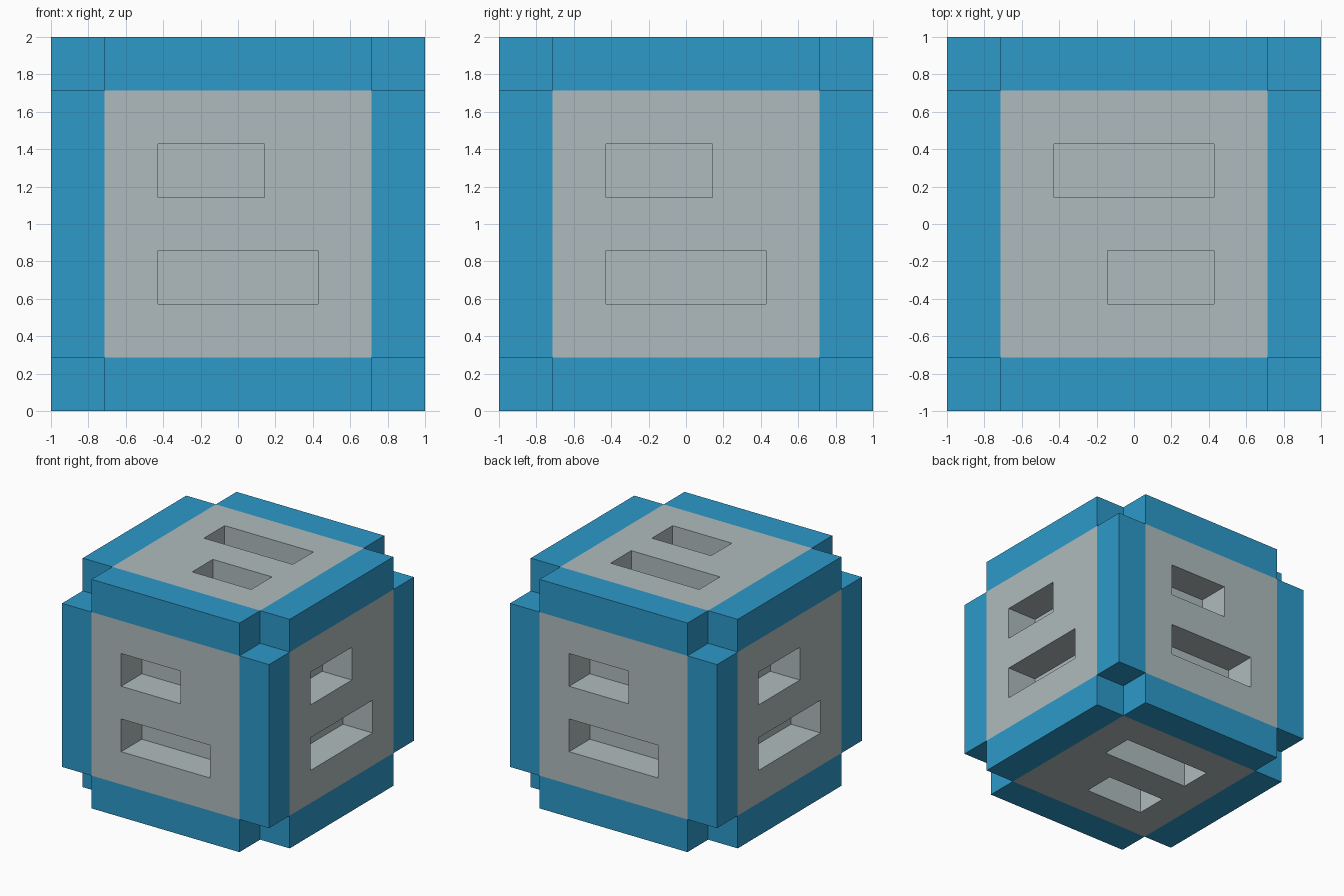
import bpy
import bmesh
from itertools import product
from mathutils import Vector

default = bpy.data.objects.get("Cube")
if default:
    bpy.data.objects.remove(default, do_unlink=True)

U = 1 / 7                 # half a grid cell; the block is 14 units wide
RIM = 5 * U               # where the blue rim begins


def make_material(name, color):
    mat = bpy.data.materials.new(name)
    mat.use_nodes = True
    mat.diffuse_color = color
    mat.node_tree.nodes["Principled BSDF"].inputs["Base Color"].default_value = color
    return mat


def cut_corner(bm, corner):
    """Replace a cube corner with a square notch."""
    sign = [1 if c > 0 else -1 for c in corner.co]
    bmesh.ops.delete(bm, geom=[corner], context='VERTS')
    for axis in range(3):
        a, b = (axis + 1) % 3, (axis + 2) % 3
        quad = []
        for da, db in ((RIM, RIM), (1, RIM), (1, 1), (RIM, 1)):
            p = Vector()
            p[axis], p[a], p[b] = sign[axis] * RIM, sign[a] * da, sign[b] * db
            quad.append(bm.verts.new(p))
        bm.faces.new(quad)


def sink_slot(bm, u, v, u_range, v_range):
    """Push a rectangle of grid cells on one side into the block."""
    n = u.cross(v)
    cells = []
    for f in bm.faces:
        c = f.calc_center_median()
        if (c.dot(n) > 0.99 and u_range[0] < c.dot(u) / U < u_range[1]
                and v_range[0] < c.dot(v) / U < v_range[1]):
            cells.append(f)
    slot = bmesh.ops.dissolve_faces(bm, faces=cells)["region"]
    floor = bmesh.ops.extrude_discrete_faces(bm, faces=slot)["faces"]
    bmesh.ops.translate(bm, verts=floor[0].verts, vec=n * (RIM - 1))


# Block divided along the rim and slot lines
bm = bmesh.new()
bmesh.ops.create_cube(bm, size=2)
for axis, k in product(range(3), (-5, -3, -1, 1, 3, 5)):
    normal = Vector()
    normal[axis] = 1
    bmesh.ops.bisect_plane(bm, geom=bm.verts[:] + bm.edges[:] + bm.faces[:],
                           plane_co=normal * k * U, plane_no=normal)

# A short and a long slot on every side, given by its right and up directions
X, Y, Z = Vector((1, 0, 0)), Vector((0, 1, 0)), Vector((0, 0, 1))
for u, v in ((X, Z), (Y, Z), (-X, Z), (-Y, Z), (-X, -Y), (X, -Y)):
    sink_slot(bm, u, v, (-3, 1), (1, 3))
    sink_slot(bm, u, v, (-3, 3), (-3, -1))

# Notched corners
for corner in [w for w in bm.verts if min(abs(c) for c in w.co) > 0.99]:
    cut_corner(bm, corner)
bmesh.ops.remove_doubles(bm, verts=bm.verts[:], dist=0.001)

# Blue rim along the edges, grey panels and slots
for f in bm.faces:
    outer = sum(abs(c) > RIM + U / 2 for c in f.calc_center_median())
    f.material_index = 1 if outer >= 2 else 0
bmesh.ops.dissolve_limit(bm, angle_limit=0.01, verts=bm.verts[:],
                         edges=bm.edges[:], delimit={'MATERIAL'})
bmesh.ops.recalc_face_normals(bm, faces=bm.faces[:])
bmesh.ops.translate(bm, verts=bm.verts[:], vec=Z)

mesh = bpy.data.meshes.new("slotted_block")
bm.to_mesh(mesh)
bm.free()
mesh.materials.append(make_material("light_grey", (0.43, 0.50, 0.51, 1)))
mesh.materials.append(make_material("bright_blue", (0.026, 0.32, 0.59, 1)))
block = bpy.data.objects.new("slotted_block", mesh)
bpy.context.collection.objects.link(block)
